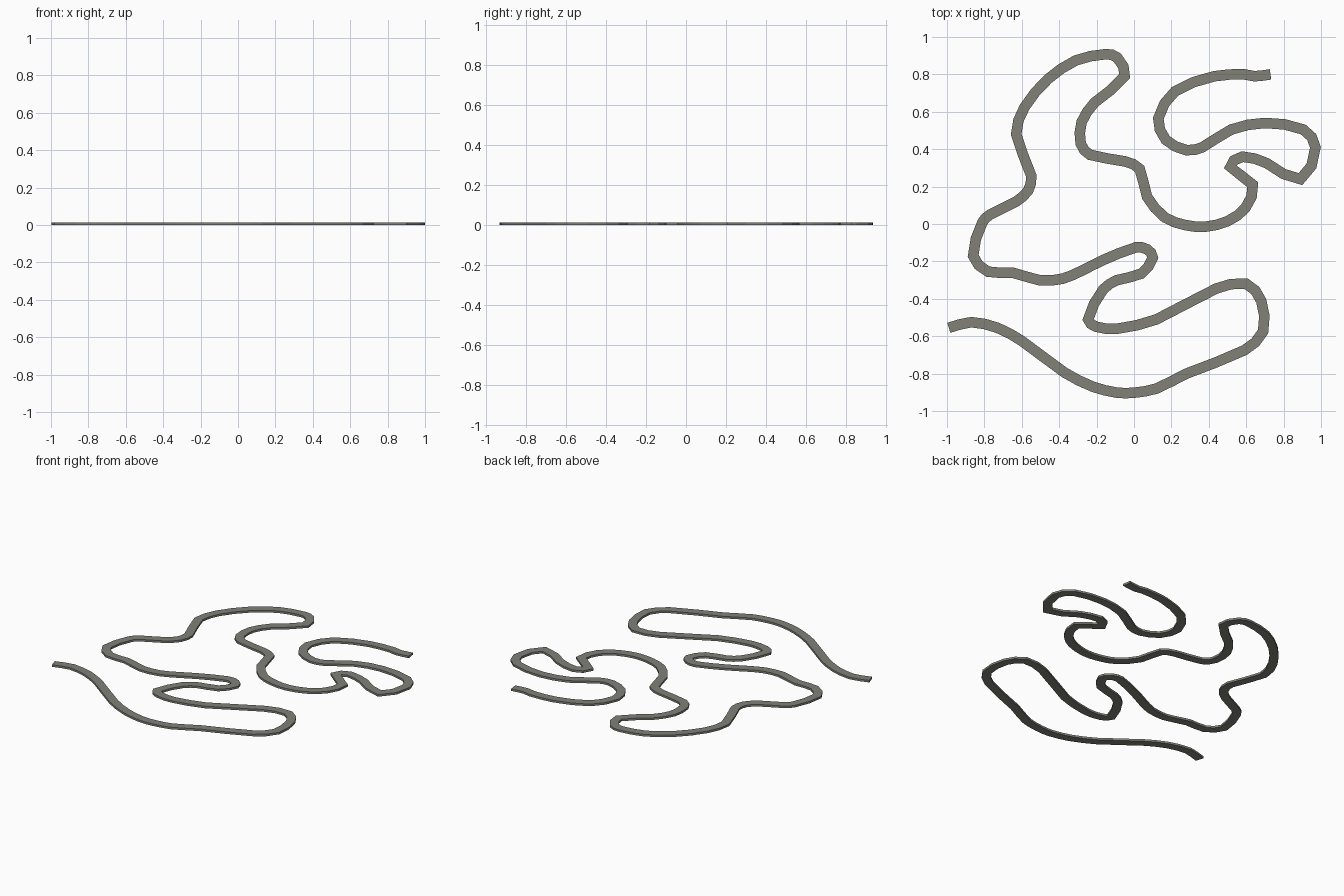
import bpy, bmesh
from mathutils import Vector

if "Cube" in bpy.data.objects:
    bpy.data.objects.remove(bpy.data.objects["Cube"])

WIDTH, HEIGHT, STEPS = 0.056, 0.014, 2

# Centre line of the winding track, from the left end to the upper right end
path = [(-.99, -.555), (-.87, -.525), (-.73, -.555), (-.60, -.625), (-.37, -.795), (-.22, -.87),
        (-.09, -.902), (.0, -.902), (.12, -.88), (.28, -.80), (.59, -.675), (.69, -.575),
        (.68, -.41), (.60, -.32), (.44, -.345), (.12, -.51), (-.09, -.56), (-.20, -.55),
        (-.245, -.51), (-.165, -.35), (-.09, -.30), (.04, -.265), (.10, -.18), (.07, -.135),
        (.01, -.125), (-.17, -.195), (-.28, -.25), (-.38, -.292), (-.50, -.302), (-.65, -.26),
        (-.78, -.255), (-.86, -.17), (-.81, .01), (-.77, .05), (-.63, .12), (-.565, .18),
        (-.55, .26), (-.63, .48), (-.585, .625), (-.46, .775), (-.31, .875), (-.15, .908),
        (-.09, .89), (-.05, .79), (-.21, .65), (-.28, .545), (-.285, .43), (-.235, .37),
        (-.05, .335), (.03, .295), (.07, .145), (.165, .035), (.27, -.005), (.38, -.015),
        (.50, .015), (.595, .085), (.635, .21), (.515, .305), (.58, .36), (.71, .325),
        (.89, .24), (.97, .41), (.905, .505), (.70, .54), (.52, .505), (.365, .41),
        (.28, .395), (.17, .45), (.13, .565), (.22, .71), (.43, .79), (.59, .80),
        (.645, .79), (.73, .80)]


def smooth_path(pts):
    """Round the line gently with a Catmull-Rom spline of loose tension."""
    p = [Vector(q) for q in pts]
    out = []
    for i in range(len(p) - 1):
        a, b, c, d = p[max(i - 1, 0)], p[i], p[i + 1], p[min(i + 2, len(p) - 1)]
        seg = (c - b).length
        m0 = (c - a).normalized() * seg * 0.9
        m1 = (d - b).normalized() * seg * 0.9
        for k in range(STEPS):
            t = k / STEPS
            out.append(b * (2*t**3 - 3*t**2 + 1) + m0 * (t**3 - 2*t**2 + t)
                       + c * (3*t**2 - 2*t**3) + m1 * (t**3 - t**2))
    return out + [p[-1]]


# Track: rectangular section swept along the line with mitred joints
line = smooth_path(path)
bm = bmesh.new()
rings = []
for i, p in enumerate(line):
    before = (p - line[i - 1]).normalized() if i else (line[1] - p).normalized()
    after = (line[i + 1] - p).normalized() if i < len(line) - 1 else before
    t = (before + after).normalized()
    side = Vector((-t.y, t.x)) * WIDTH / 2 / max(t.dot(after), 0.8)
    l, r = p + side, p - side
    rings.append([bm.verts.new((q.x, q.y, z)) for q, z in
                  ((l, 0), (r, 0), (r, HEIGHT), (l, HEIGHT))])
for a, b in zip(rings, rings[1:]):
    for j in range(4):
        k = (j + 1) % 4
        bm.faces.new((a[j], a[k], b[k], b[j]))
bm.faces.new(rings[0])
bm.faces.new(rings[-1])
bmesh.ops.recalc_face_normals(bm, faces=bm.faces)

mesh = bpy.data.meshes.new("track_surface")
bm.to_mesh(mesh)
bm.free()
track = bpy.data.objects.new("track_surface", mesh)
bpy.context.collection.objects.link(track)

grey = bpy.data.materials.new("warm grey tarmac")
grey.diffuse_color = (0.22, 0.22, 0.19, 1)
grey.use_nodes = True
grey.node_tree.nodes["Principled BSDF"].inputs["Base Color"].default_value = grey.diffuse_color
mesh.materials.append(grey)
